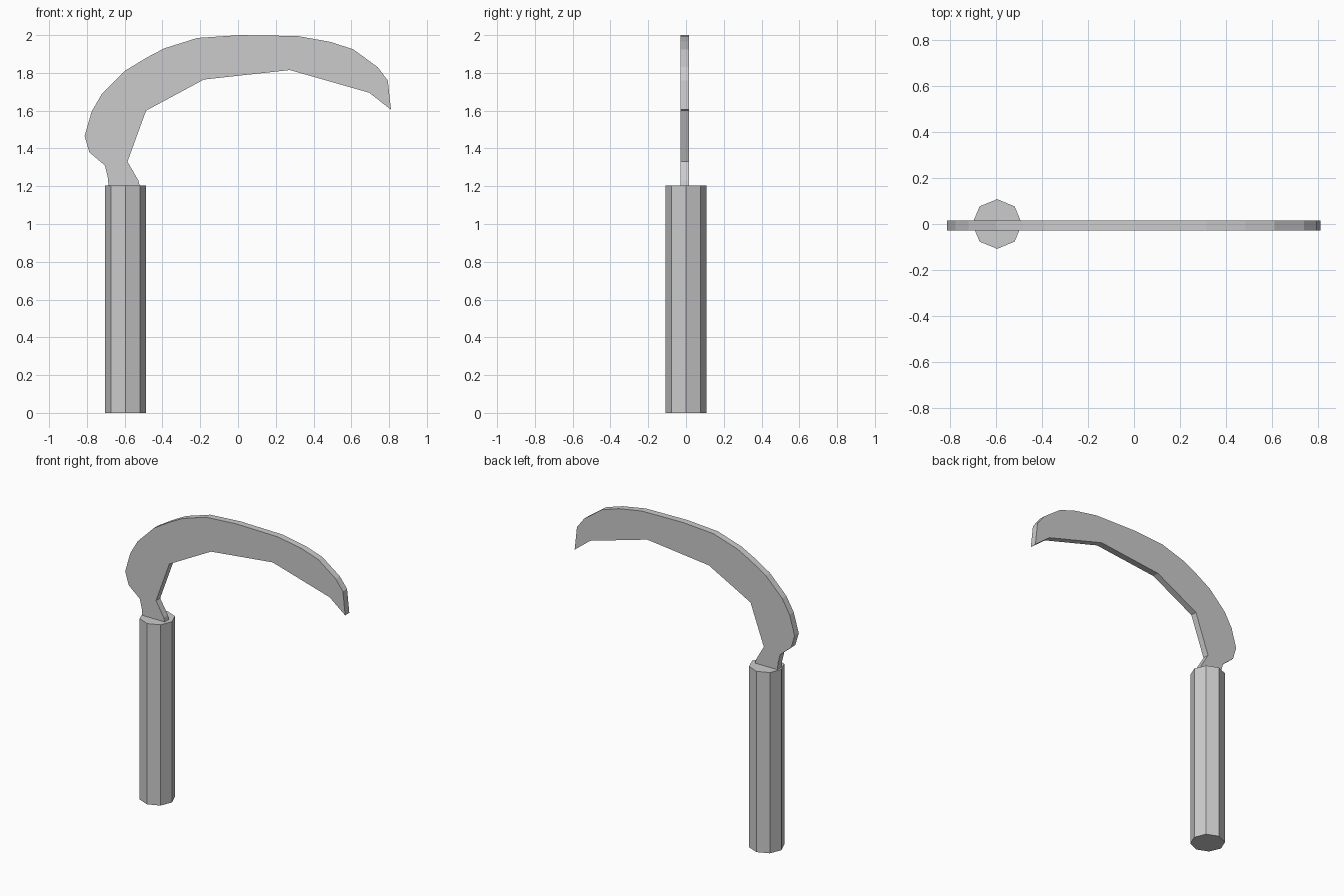
import bpy
import bmesh
from mathutils import Matrix, Vector

default_cube = bpy.data.objects.get("Cube")
if default_cube:
    bpy.data.objects.remove(default_cube, do_unlink=True)


def make_material(name, colour):
    material = bpy.data.materials.new(name)
    material.use_nodes = True
    material.diffuse_color = colour
    material.node_tree.nodes["Principled BSDF"].inputs["Base Color"].default_value = colour
    return material


def add_part(name, bm, material):
    bmesh.ops.recalc_face_normals(bm, faces=bm.faces)
    mesh = bpy.data.meshes.new(name)
    bm.to_mesh(mesh)
    bm.free()
    mesh.materials.append(material)
    part = bpy.data.objects.new(name, mesh)
    bpy.context.collection.objects.link(part)
    return part


grey = make_material("plain grey", (0.6, 0.6, 0.6, 1))

# Handle: an eight-sided upright grip with a corner facing front
handle_x, handle_radius, handle_height = -0.595, 0.108, 1.205
bm = bmesh.new()
bmesh.ops.create_cone(
    bm, cap_ends=True, segments=8,
    radius1=handle_radius, radius2=handle_radius, depth=handle_height,
    matrix=Matrix.Translation((handle_x, 0, handle_height / 2)))
add_part("handle", bm, grey)

# Blade outline: back of the blade from the neck to the tip
outer_edge = [
    (-0.685, 1.2), (-0.69, 1.25), (-0.705, 1.31), (-0.787, 1.38), (-0.812, 1.465),
    (-0.775, 1.595), (-0.72, 1.69), (-0.6, 1.81), (-0.485, 1.88), (-0.39, 1.93),
    (-0.215, 1.985), (0.01, 2), (0.315, 1.995), (0.485, 1.965), (0.61, 1.925),
    (0.74, 1.83), (0.793, 1.76), (0.81, 1.605)]

# Cutting edge from the tip back to the neck
inner_edge = [
    (0.695, 1.695), (0.275, 1.815), (-0.18, 1.765), (-0.487, 1.6),
    (-0.585, 1.33), (-0.527, 1.23), (-0.52, 1.2)]

# Blade: the flat outline given an even thickness
blade_front, blade_thickness = -0.028, 0.044
bm = bmesh.new()
outline = bm.faces.new([bm.verts.new((x, blade_front, z)) for x, z in outer_edge + inner_edge])
extruded = bmesh.ops.extrude_face_region(bm, geom=[outline], use_keep_orig=True)
back_verts = [item for item in extruded["geom"] if isinstance(item, bmesh.types.BMVert)]
bmesh.ops.translate(bm, verts=back_verts, vec=Vector((0, blade_thickness, 0)))
add_part("blade", bm, grey)
